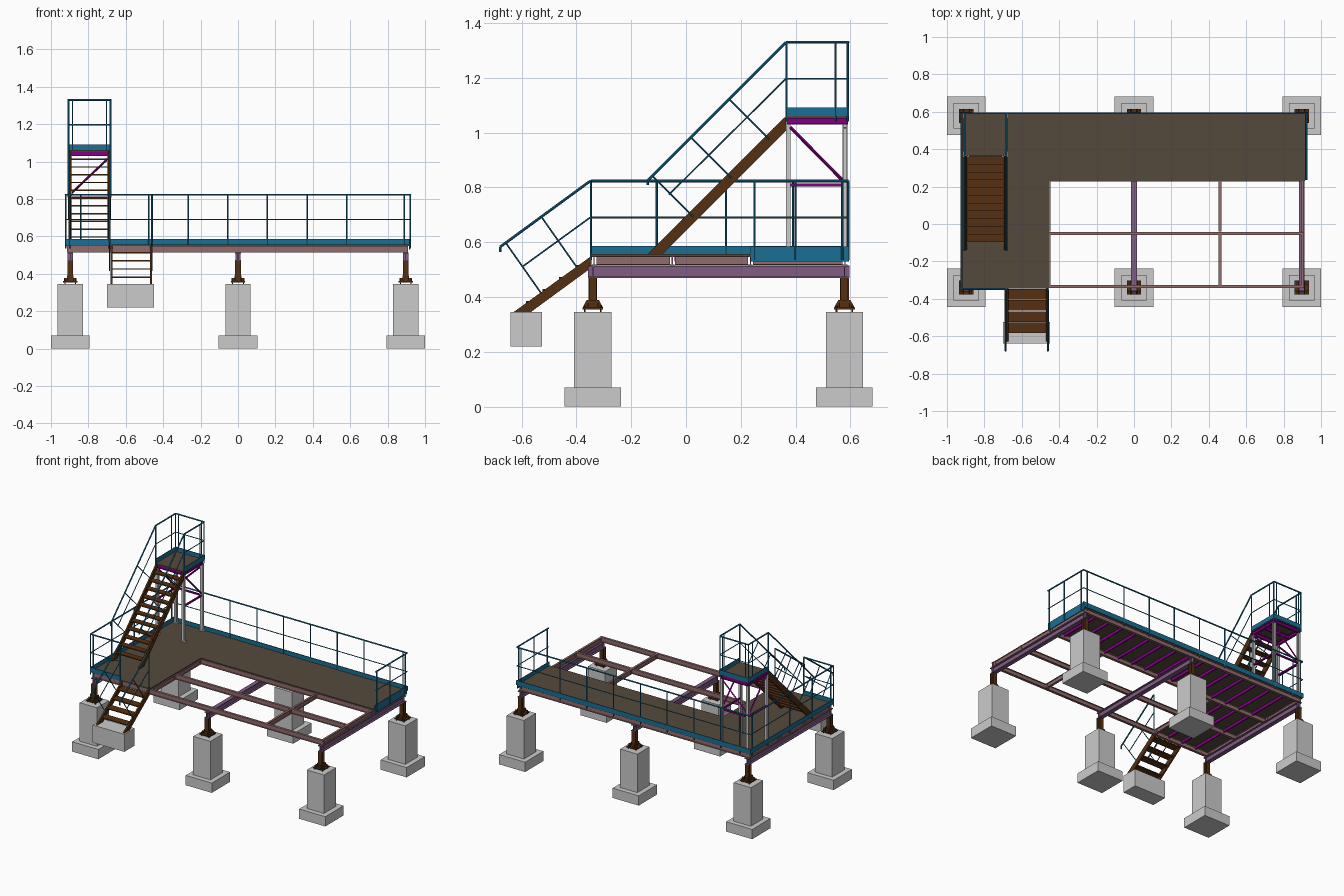
import bpy, bmesh
from mathutils import Vector, Matrix

COLORS = {"blue": (0.01, 0.16, 0.30, 1), "brown": (0.09, 0.03, 0.006, 1), "deck": (0.09, 0.068, 0.046, 1),
          "pink": (0.29, 0.15, 0.15, 1), "purple": (0.22, 0.11, 0.23, 1), "magenta": (0.22, 0.0, 0.22, 1)}
mats = {}
for n, c in COLORS.items():
    mats[n] = bpy.data.materials.new(n)
    mats[n].diffuse_color = c
parts = {}


def part(name, mat=None):
    return parts.setdefault(name, (bmesh.new(), mat))[0]


def box(bm, x0, x1, y0, y1, z0, z1):
    m = Matrix.Translation(((x0 + x1) / 2, (y0 + y1) / 2, (z0 + z1) / 2)) @ \
        Matrix.Diagonal((x1 - x0, y1 - y0, z1 - z0, 1))
    bmesh.ops.create_cube(bm, size=1, matrix=m)


def bar(bm, p, q, r=0.004, seg=8):
    p, q = Vector(p), Vector(q)
    d = q - p
    m = Matrix.Translation((p + q) / 2) @ d.to_track_quat('Z', 'Y').to_matrix().to_4x4()
    bmesh.ops.create_cone(bm, cap_ends=True, segments=seg, radius1=r, radius2=r, depth=d.length, matrix=m)


def path(bm, pts, r=0.005):
    for p, q in zip(pts, pts[1:]):
        bar(bm, p, q, r)


def prism(bm, x0, x1, yz):
    a = [bm.verts.new((x0, y, z)) for y, z in yz]
    b = [bm.verts.new((x1, y, z)) for y, z in yz]
    bm.faces.new(a)
    bm.faces.new(b[::-1])
    for i in range(len(a)):
        j = (i + 1) % len(a)
        bm.faces.new((a[j], a[i], b[i], b[j]))


def ibeam(bm, axis, a, b, u, v, w, h, t=0.004):
    # u, v: centre on the two other axes; flanges stacked along v
    for u0, u1, v0, v1 in ((u - w/2, u + w/2, v - h/2, v - h/2 + t), (u - w/2, u + w/2, v + h/2 - t, v + h/2),
                           (u - t/2, u + t/2, v - h/2 + t, v + h/2 - t)):
        if axis == 'x':
            box(bm, a, b, u0, u1, v0, v1)
        elif axis == 'y':
            box(bm, u0, u1, a, b, v0, v1)
        else:
            box(bm, u0, u1, v0, v1, a, b)


# Concrete footings, column stubs with base plates, gussets and anchor bolts
f, c = part("concrete_footings"), part("column_stubs", "brown")
for x in (-0.897, 0, 0.897):
    for y in (-0.34, 0.578):
        box(f, x - .103, x + .103, y - .103, y + .103, 0, .07)
        box(f, x - .068, x + .068, y - .068, y + .068, .07, .345)
        box(c, x - .038, x + .038, y - .038, y + .038, .354, .361)
        ibeam(c, 'z', .36, .47, x, y, .03, .032)
        for s in (-1, 1):
            prism(c, x + s*.016 - .002, x + s*.016 + .002,
                  [(y - .038, .36), (y + .038, .36), (y + .022, .39), (y - .022, .39)])
            box(c, x - .034, x + .034, y + s*.018 - .002, y + s*.018 + .002, .36, .378)
            for u in (-1, 1):
                bar(c, (x + s*.029, y + u*.029, .343), (x + s*.029, y + u*.029, .37), .003, 6)
box(part("stair_footing"), -.70, -.45, -.64, -.525, .22, .345)

# Main cross beams
b = part("main_beams", "purple")
for x in (-0.897, 0, 0.897):
    ibeam(b, 'y', -.357, .597, x, .4925, .03, .045, .005)
    for y in (-.34, .578):
        box(b, x - .014, x + .014, y - .002, y + .002, .472, .513)

# Secondary beam grid with cleats
g = part("secondary_beams", "pink")
for y in (-.335, -.05, .235, .58):
    ibeam(g, 'x', -.915, .91, y, .5325, .017, .035)
for x in (-.905, -.455, .46, .9):
    for y0, y1 in ((-.326, -.059), (-.041, .226)) + (((.244, .571),) if abs(x) > .8 else ()):
        ibeam(g, 'y', y0, y1, x, .5335, .015, .033)
        for y in (y0 + .008, y1 - .008):
            box(g, x - .006, x + .006, y - .008, y + .008, .522, .545)

# Deck joists
j = part("deck_joists", "magenta")
for i in range(1, 16):
    x = -.905 + i * .1128
    box(j, x - .004, x + .004, .243, .572, .53, .55)
    if x < -.47:
        for y0, y1 in ((-.327, -.058), (-.042, .227)):
            box(j, x - .004, x + .004, y0, y1, .53, .55)

# L-shaped deck
d = part("main_deck", "deck")
box(d, -.92, .915, .23, .592, .55, .557)
box(d, -.92, -.455, -.345, .23, .55, .557)

# Toe boards
t = part("toe_boards", "blue")
box(t, -.925, .925, .59, .595, .553, .587)
box(t, -.925, -.92, -.348, .595, .553, .587)
box(t, -.925, -.69, -.35, -.345, .553, .587)
box(t, .915, .92, .235, .595, .53, .585)

# Deck guard rails and posts
r = part("deck_guard_rail", "blue")
run = [(-.688, -.347), (-.922, -.347), (-.922, .592), (.922, .592), (.922, .235)]
path(r, [(x, y, .823) for x, y in run], .005)
path(r, [(x, y, .69) for x, y in run], .003)
posts = [(-.688, -.347), (-.46, -.347), (-.9, -.347), (.922, .25), (.922, .4), (.922, .57)]
posts += [(-.922, y) for y in (-.347, -.107, .146, .39, .57)]
posts += [(-.9 + i * .2115 + (.06 if i == 0 else 0), .592) for i in range(8)] + [(.89, .592)]
for x, y in posts:
    bar(r, (x, y, .535), (x, y, .823), .004)

# Tower columns with bracing
tc, tb = part("tower_columns"), part("tower_bracing", "magenta")
TX, TY = (-.897, -.691), (.373, .58)
for x in TX:
    for y in TY:
        ibeam(tc, 'z', .557, 1.03, x, y, .018, .018, .003)
        box(tc, x - .016, x + .016, y - .014, y + .014, .557, .562)
    box(tb, x - .005, x + .005, .38, .572, .803, .814)
    bar(tb, (x, .38, 1.02), (x, .572, .825), .006, 4)
box(tb, TX[0], TX[1], .575, .585, .803, .814)
bar(tb, (TX[0], .58, .825), (TX[1], .58, 1.02), .006, 4)

# Tower platform: frame, floor, toe boards
for x in TX:
    ibeam(tb, 'y', .366, .592, x, 1.0425, .014, .025, .003)
for y in (.373, .48, .585):
    ibeam(tb, 'x', TX[0], TX[1], y, 1.0425, .014, .025, .003)
box(part("tower_floor", "deck"), -.906, -.682, .365, .592, 1.055, 1.061)
box(t, -.909, -.905, .365, .595, 1.06, 1.092)
box(t, -.683, -.679, .365, .595, 1.06, 1.092)
box(t, -.909, -.679, .591, .595, 1.06, 1.092)

# Tower guard rail and stair rails
tr = part("tower_guard_rail", "blue")
for x in (-.907, -.681):
    path(tr, [(x, -.14, .808), (x, -.14, .825), (x, .365, 1.33), (x, .59, 1.33)], .005)
    path(tr, [(x, -.062, .774), (x, .365, 1.197), (x, .59, 1.197)], .003)
    for y in (.367, .545, .59):
        bar(tr, (x, y, 1.04), (x, y, 1.33), .004)
    for y in (.025, .165, .305):
        bar(tr, (x, y, y + .67), (x, y - .147, y + .817), .003)
for z, w in ((1.33, .005), (1.197, .003)):
    bar(tr, (-.907, .592, z), (-.681, .592, z), w)
for x in (-.885, -.703):
    bar(tr, (x, .592, 1.04), (x, .592, 1.33), .003)

# Tower stair
ts = part("tower_stair", "brown")
for x in (-.905, -.694):
    prism(ts, x, x + .011, [(-.14, .557), (-.085, .557), (.364, 1.005), (.364, 1.055), (.358, 1.055)])
for i in range(11):
    y, z = -.075 + i * .0415, .598 + i * .0415
    box(ts, -.894, -.694, y - .022, y + .022, z - .004, z + .003)

# Entry stair with rails
es, er = part("entry_stair", "brown"), part("entry_stair_rail", "blue")
for x in (-.683, -.47):
    prism(es, x, x + .011, [(-.628, .346), (-.565, .346), (-.345, .507), (-.345, .55)])
for i in range(4):
    y, z = -.555 + i * .06, .383 + i * .0435
    box(es, -.672, -.47, y - .028, y + .028, z - .004, z + .003)
for x in (-.687, -.46):
    path(er, [(x, -.678, .565), (x, -.678, .583), (x, -.35, .823)], .005)
    bar(er, (x, -.598, .51), (x, -.35, .69), .003)
    for y, z in ((-.53, .416), (-.4, .511)):
        bar(er, (x, y, z), (x, y - .125, z + .178), .003)

# Turn every accumulated part into an object
for name, (bm, mat) in parts.items():
    bmesh.ops.recalc_face_normals(bm, faces=bm.faces)
    me = bpy.data.meshes.new(name)
    bm.to_mesh(me)
    bm.free()
    if mat:
        me.materials.append(mats[mat])
    bpy.context.collection.objects.link(bpy.data.objects.new(name, me))
